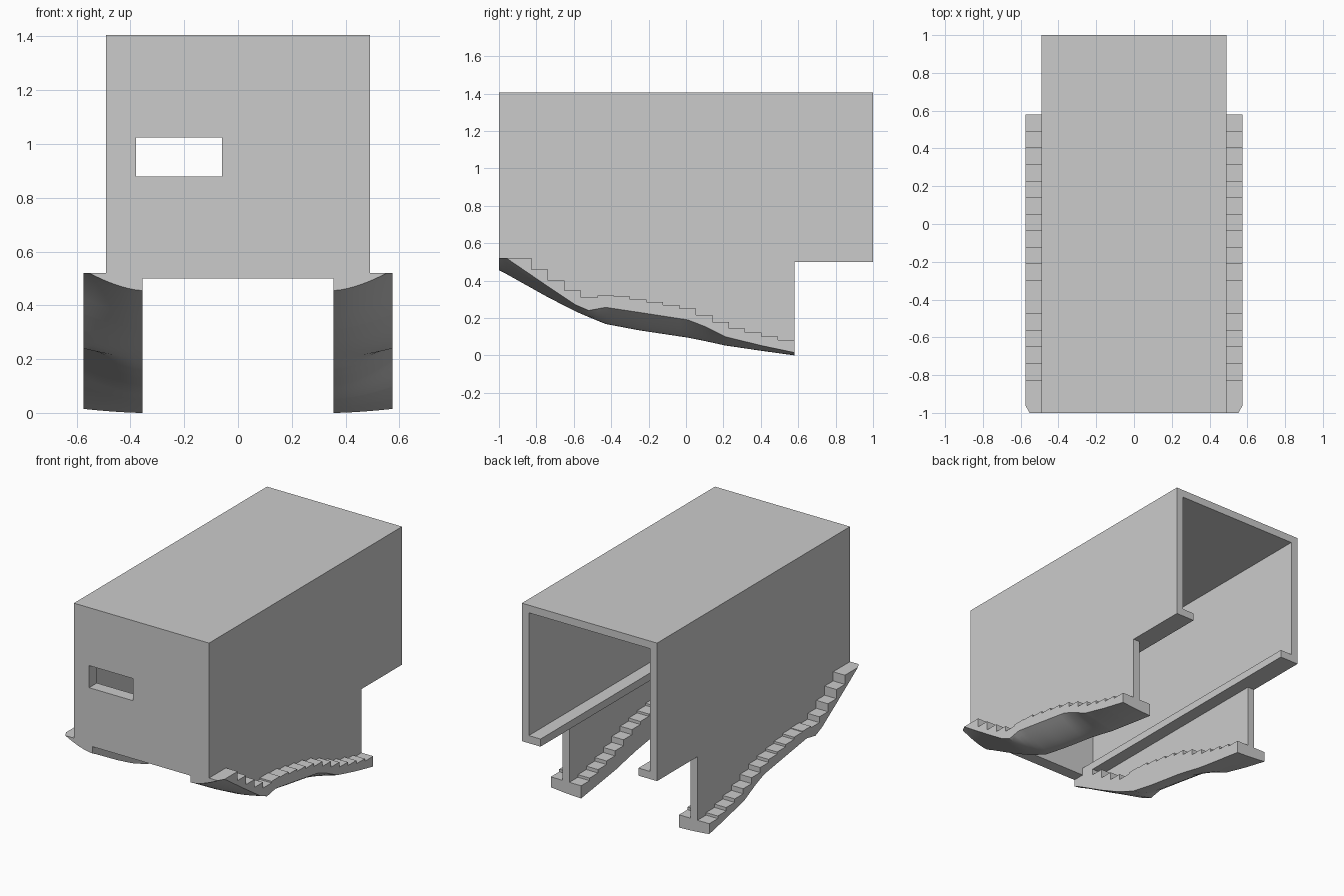
import bpy
import bmesh
import math

cube = bpy.data.objects.get("Cube")
if cube:
    bpy.data.objects.remove(cube, do_unlink=True)

grey = bpy.data.materials.new("plain grey")
grey.use_nodes = True
grey.diffuse_color = (0.6, 0.6, 0.6, 1)
grey.node_tree.nodes["Principled BSDF"].inputs["Base Color"].default_value = (0.6, 0.6, 0.6, 1)

HALF, INNER, LIP = 0.49, 0.44, 0.355      # outer wall, inner wall, lip edge
BASE, TOP, WALL = 0.5, 1.405, 0.05
FRONT, BACK, LEG_END = -1.0, 1.0, 0.58
FRONT_THICK = 0.08
FOOT_OUT = 0.575


def finish(name, bm):
    bmesh.ops.recalc_face_normals(bm, faces=bm.faces)
    mesh = bpy.data.meshes.new(name)
    bm.to_mesh(mesh)
    bm.free()
    mesh.materials.append(grey)
    obj = bpy.data.objects.new(name, mesh)
    bpy.context.collection.objects.link(obj)
    return obj


def extrude(name, outlines, offset):
    """Extrude flat outlines by an offset into one solid."""
    bm = bmesh.new()
    for outline in outlines:
        bm.faces.new([bm.verts.new(p) for p in outline])
    bmesh.ops.remove_doubles(bm, verts=bm.verts, dist=1e-5)
    faces = list(bm.faces)
    result = bmesh.ops.extrude_face_region(bm, geom=faces, use_keep_orig=True)
    moved = [v for v in result["geom"] if isinstance(v, bmesh.types.BMVert)]
    bmesh.ops.translate(bm, verts=moved, vec=offset)
    return finish(name, bm)


# Hollow body: an open channel with lips turned inward along the bottom
half = [(LIP, BASE), (HALF, BASE), (HALF, TOP)]
inside = [(INNER, TOP - WALL), (INNER, BASE + WALL), (LIP, BASE + WALL)]
section = half + [(-x, z) for x, z in reversed(half)]
section += [(-x, z) for x, z in reversed(inside)] + inside
y0 = FRONT + FRONT_THICK
extrude("body_shell", [[(x, y0, z) for x, z in section]], (0, BACK - y0, 0))

# Front wall with a rectangular slot
xs = [-HALF, -0.38, -0.06, HALF]
zs = [BASE, 0.88, 1.025, TOP]
cells = []
for i in range(3):
    for j in range(3):
        if (i, j) != (1, 1):
            a, b, c, d = xs[i], xs[i + 1], zs[j], zs[j + 1]
            cells.append([(a, FRONT, c), (b, FRONT, c), (b, FRONT, d), (a, FRONT, d)])
extrude("front_wall", cells, (0, FRONT_THICK, 0))

# Step heights from front to back; the first step is a double-length tread
heights = [0.52, 0.46, 0.40, 0.348, 0.31, 0.32, 0.315, 0.30, 0.285,
           0.27, 0.25, 0.217, 0.178, 0.145, 0.122, 0.10, 0.083]
first = -0.825
pitch = (LEG_END - first) / (len(heights) - 1)
breaks = [FRONT] + [first + pitch * i for i in range(len(heights))]

# Underside of the foot: y, inner edge height, outer edge height
under = [(-1, .455, .52), (-.96, .435, .52), (-.74, .312, .37), (-.59, .235, .27),
         (-.52, .205, .24), (-.43, .168, .257), (-.25, .134, .23), (.01, .095, .19),
         (.1, .077, .155), (.21, .053, .1), (.4, .025, .053), (.58, 0, .015)]


def underside(y):
    for (ya, ia, oa), (yb, ib, ob) in zip(under, under[1:]):
        if y <= yb + 1e-6:
            t = (y - ya) / (yb - ya)
            return ia + (ib - ia) * t, oa + (ob - oa) * t
    return under[-1][1:]


def foot(name, side):
    """Loft a curved underside to a stepped top."""
    bm = bmesh.new()
    rings = []
    columns = 8
    for k, height in enumerate(heights):
        start, end = breaks[k], breaks[k + 1]
        stations = {start, end} | {u[0] for u in under if start < u[0] < end - 1e-4}
        for y in sorted(stations):
            inner, outer = underside(y)
            edge = FOOT_OUT - (0.022 if y < -0.99 else 0)
            ring = []
            for c in range(columns + 1):
                t = c / columns
                z = inner + (outer - inner) * t ** 1.6
                ring.append(bm.verts.new((side * (LIP + (edge - LIP) * t), y, z)))
            ring.append(bm.verts.new((side * edge, y, height)))
            ring.append(bm.verts.new((side * LIP, y, height)))
            rings.append(ring)
    for a, b in zip(rings, rings[1:]):
        for i in range(len(a)):
            j = (i + 1) % len(a)
            bm.faces.new((a[i], a[j], b[j], b[i]))
    bm.faces.new(rings[0])
    bm.faces.new(rings[-1])
    bmesh.ops.remove_doubles(bm, verts=bm.verts, dist=1e-4)
    bmesh.ops.dissolve_degenerate(bm, edges=bm.edges, dist=1e-4)
    obj = finish(name, bm)
    bpy.ops.object.select_all(action="DESELECT")
    obj.select_set(True)
    bpy.context.view_layer.objects.active = obj
    bpy.ops.object.shade_smooth_by_angle(angle=math.radians(30))


# Leg walls follow the steps, sunk slightly into the feet
leg = [(LEG_END, BASE), (FRONT, BASE)]
for k, height in enumerate(heights):
    leg += [(breaks[k], height - 0.01), (breaks[k + 1], height - 0.01)]
leg[0:3] = [(LEG_END, BASE), (breaks[1], BASE)]
leg = [p for p in leg if p[1] <= BASE]

for label, side in (("left", 1), ("right", -1)):
    extrude(label + "_leg_wall", [[(side * INNER, y, z) for y, z in leg]],
            (side * (HALF - INNER), 0, 0))
    foot(label + "_stepped_foot", side)
